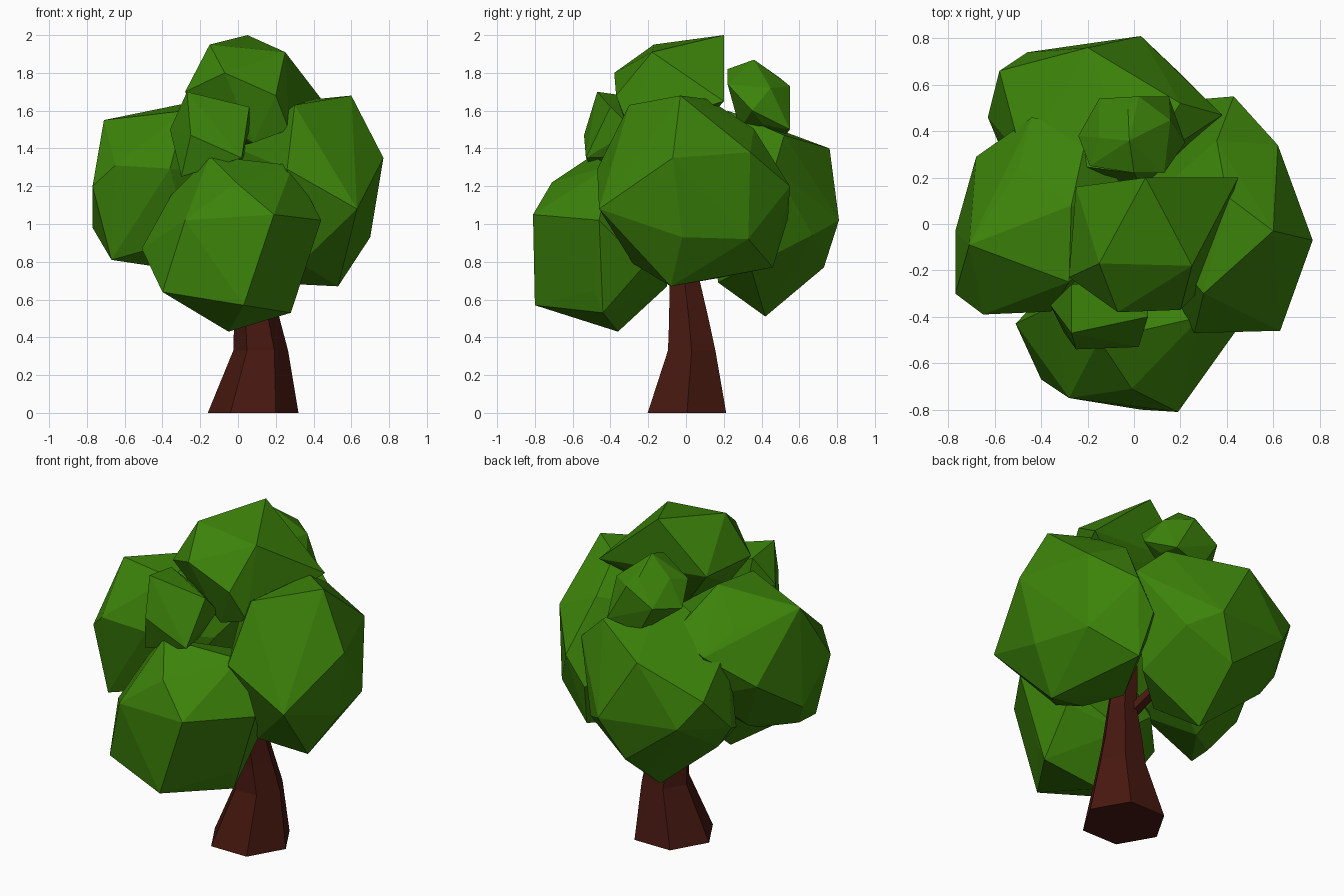
import bpy, bmesh, math
from mathutils import Matrix, Vector


def material(name, rgb):
    m = bpy.data.materials.new(name)
    m.diffuse_color = (*rgb, 1)
    return m


green = material("leaf_green", (0.045, 0.225, 0.003))
brown = material("bark_brown", (0.062, 0.009, 0.005))


def finish(bm, name, mat):
    bmesh.ops.recalc_face_normals(bm, faces=bm.faces[:])
    me = bpy.data.meshes.new(name)
    bm.to_mesh(me)
    bm.free()
    me.materials.append(mat)
    ob = bpy.data.objects.new(name, me)
    bpy.context.collection.objects.link(ob)


def foliage(name, center, radii, turn, corners):
    """Faceted ellipsoid, pulled out to a few prominent corners."""
    bm = bmesh.new()
    mat = (Matrix.Translation(center) @ Matrix.Diagonal((*radii, 1))
           @ Matrix.Rotation(turn, 4, 'Z') @ Matrix.Rotation(0.35, 4, 'X'))
    bmesh.ops.create_icosphere(bm, subdivisions=1, radius=0.95, matrix=mat)
    pts = [v.co.copy() for v in bm.verts] + [Vector(c) for c in corners]
    bm.clear()
    for p in pts:
        bm.verts.new(p)
    bmesh.ops.convex_hull(bm, input=bm.verts[:])
    bmesh.ops.delete(bm, geom=[v for v in bm.verts if not v.link_faces], context='VERTS')
    finish(bm, name, green)


def limb(name, rings, sides=6):
    """Loft of polygon rings given as (centre x, y, z, radius)."""
    bm = bmesh.new()
    loops = [[bm.verts.new((x + r * math.cos(a), y + r * math.sin(a), z))
              for a in (2 * math.pi * i / sides for i in range(sides))]
             for x, y, z, r in rings]
    for lo, hi in zip(loops, loops[1:]):
        for i in range(sides):
            j = (i + 1) % sides
            bm.faces.new((lo[i], lo[j], hi[j], hi[i]))
    bm.faces.new(loops[0][::-1])
    bm.faces.new(loops[-1])
    finish(bm, name, brown)


# Trunk flaring at the foot, and a short branch into the back foliage
limb("trunk", [(0.08, 0.005, 0.0, 0.24), (0.12, 0.03, 0.33, 0.145),
               (0.10, 0.015, 0.5, 0.12), (0.08, -0.01, 0.72, 0.09), (0.06, 0, 1.0, 0.07)])
limb("branch", [(0.06, 0.0, 0.68, 0.05), (-0.06, 0.16, 0.88, 0.04)], 5)

# Large clumps around the trunk
foliage("front_foliage", (-0.03, -0.42, 0.90), (0.44, 0.36, 0.44), 0.2, [
    (0.19, -0.81, 1.05), (-0.28, -0.75, 1.02), (0.03, -0.80, 0.57), (-0.05, -0.36, 0.43),
    (-0.40, -0.67, 0.64), (0.28, -0.44, 0.53), (0.44, -0.46, 1.02), (0.29, -0.40, 1.31),
    (-0.15, -0.50, 1.36), (-0.51, -0.43, 0.87), (0.0, -0.10, 0.67), (-0.01, -0.71, 1.22),
    (0.30, -0.22, 0.78), (0.10, -0.20, 1.25)])
foliage("right_foliage", (0.38, 0.04, 1.18), (0.36, 0.48, 0.48), 0.5, [
    (0.77, -0.07, 1.35), (0.63, -0.46, 1.08), (0.60, -0.03, 1.68), (0.70, -0.02, 0.93),
    (0.53, -0.08, 0.67), (0.30, -0.30, 1.63), (0.40, 0.12, 1.66), (0.62, 0.34, 1.38),
    (0.43, 0.55, 1.20), (0.35, 0.46, 0.77), (0.26, -0.47, 1.29), (0.31, 0.54, 1.03),
    (0.20, 0.15, 0.71), (0.33, -0.05, 0.68), (0.0, 0.05, 1.40), (0.33, -0.28, 0.79),
    (0.61, 0.33, 0.92)])
foliage("left_foliage", (-0.38, 0.0, 1.2), (0.37, 0.41, 0.41), 0.9, [
    (-0.71, -0.09, 1.55), (-0.65, -0.39, 1.31), (-0.77, -0.30, 1.20), (-0.77, -0.03, 0.98),
    (-0.67, -0.30, 0.81), (-0.68, 0.29, 1.20), (-0.44, 0.46, 1.38), (-0.27, 0.08, 1.64),
    (-0.47, -0.02, 0.78), (-0.20, 0.40, 1.45), (0.05, 0.0, 1.40), (-0.28, -0.25, 1.60),
    (-0.66, -0.15, 0.81)])
foliage("back_foliage", (-0.12, 0.43, 1.05), (0.48, 0.35, 0.48), 0.1, [
    (0.03, 0.81, 1.02), (-0.20, 0.76, 1.40), (-0.46, 0.74, 1.05), (-0.58, 0.66, 1.22),
    (-0.63, 0.46, 1.00), (-0.58, 0.34, 0.95), (-0.10, 0.73, 0.77), (-0.12, 0.42, 0.51),
    (0.38, 0.47, 1.30), (0.20, 0.52, 1.47), (-0.48, 0.28, 1.40), (0.0, 0.17, 0.69),
    (0.0, 0.22, 1.60)])
foliage("top_foliage", (0.04, -0.08, 1.66), (0.28, 0.26, 0.28), 0.4, [
    (0.05, 0.20, 2.00), (-0.15, -0.17, 1.95), (0.25, -0.18, 1.91), (-0.25, 0.16, 1.71),
    (0.45, 0.20, 1.65), (0.27, -0.30, 1.50), (0.20, -0.37, 1.68), (-0.07, -0.38, 1.80),
    (-0.28, -0.23, 1.70), (0.08, -0.28, 1.43)])

# Small tufts near the crown
foliage("front_tuft", (-0.14, -0.36, 1.47), (0.19, 0.16, 0.20), 0.3, [
    (-0.27, -0.47, 1.70), (0.06, -0.40, 1.62), (-0.36, -0.35, 1.50), (-0.25, -0.54, 1.47),
    (0.02, -0.53, 1.35), (-0.30, -0.47, 1.25), (-0.27, -0.26, 1.67), (0.06, -0.28, 1.50)])
foliage("back_tuft", (0.0, 0.39, 1.64), (0.20, 0.16, 0.20), 0.6, [
    (-0.02, 0.36, 1.87), (0.02, 0.55, 1.73), (0.15, 0.55, 1.50), (0.22, 0.35, 1.60),
    (-0.24, 0.38, 1.60), (-0.15, 0.54, 1.63), (0.13, 0.22, 1.74), (-0.19, 0.25, 1.72),
    (0.0, 0.22, 1.82), (-0.05, 0.52, 1.46)])
